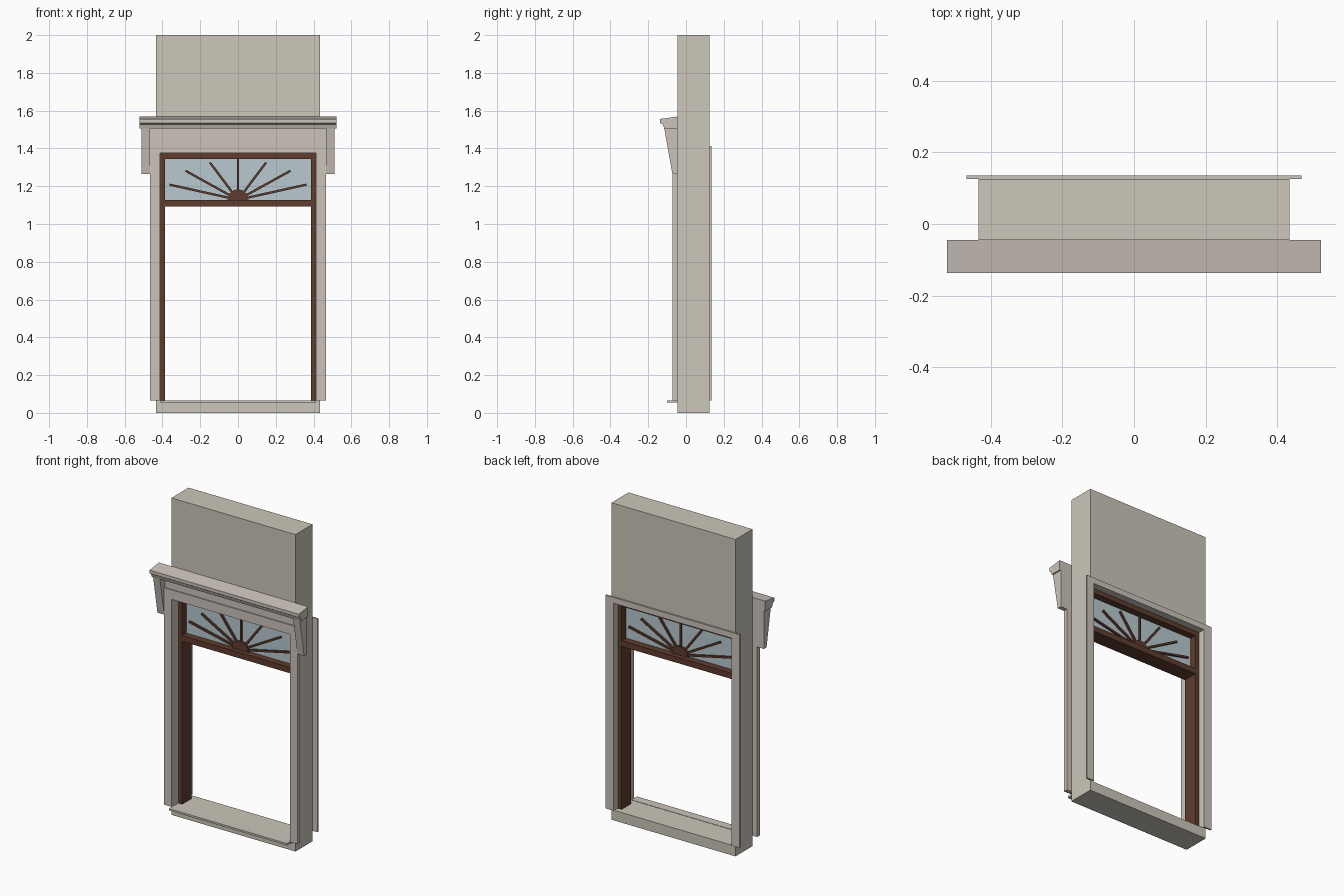
import bpy, bmesh, math
from mathutils import Vector

if "Cube" in bpy.data.objects:
    bpy.data.objects.remove(bpy.data.objects["Cube"])


def material(name, rgb):
    m = bpy.data.materials.new(name)
    lin = [(c / 255 / 12.92) if c < 11 else ((c / 255 + 0.055) / 1.055) ** 2.4 for c in rgb]
    m.diffuse_color = (*lin, 1)
    m.use_nodes = True
    m.node_tree.nodes["Principled BSDF"].inputs["Base Color"].default_value = m.diffuse_color
    return m


WALL = material("warm_wall_stone", (204, 199, 186))
TRIM = material("trim_stone", (204, 196, 187))
WOOD = material("brown_wood", (94, 60, 45))
GLASS = material("pale_blue_glass", (184, 202, 208))


def finish(bm, name, mat):
    bmesh.ops.recalc_face_normals(bm, faces=bm.faces)
    me = bpy.data.meshes.new(name)
    bm.to_mesh(me)
    bm.free()
    me.materials.append(mat)
    ob = bpy.data.objects.new(name, me)
    bpy.context.collection.objects.link(ob)
    return ob


def prism(name, pts, lo, hi, mat, axis="y"):
    """Extrude an (x, z) outline along y, or a (y, z) outline along x."""
    bm = bmesh.new()
    place = (lambda a, b, d: (a, d, b)) if axis == "y" else (lambda a, b, d: (d, a, b))
    face = bm.faces.new([bm.verts.new(place(a, b, lo)) for a, b in pts])
    ext = bmesh.ops.extrude_face_region(bm, geom=[face])
    move = Vector(place(0, 0, hi - lo))
    bmesh.ops.translate(bm, vec=move, verts=[v for v in ext["geom"] if isinstance(v, bmesh.types.BMVert)])
    return finish(bm, name, mat)


def box(name, x0, x1, y0, y1, z0, z1, mat):
    return prism(name, [(x0, z0), (x1, z0), (x1, z1), (x0, z1)], y0, y1, mat)


def ring(name, outer, inner, y0, y1, mat):
    """Rectangular frame; outer and inner are (half width, bottom, top)."""
    bm = bmesh.new()
    loops = []
    for w, b, t in (outer, inner):
        for y in (y0, y1):
            loops.append([bm.verts.new((x, y, z)) for x, z in ((-w, b), (w, b), (w, t), (-w, t))])
    of, ob, nf, nb = loops
    for a, b in ((of, nf), (ob, nb), (of, ob), (nf, nb)):
        for i in range(4):
            j = (i + 1) % 4
            bm.faces.new((a[i], a[j], b[j], b[i]))
    return finish(bm, name, mat)


def arch(name, wo, wi, bottom, top_in, top_out, y0, y1, mat):
    """Casing with two legs and a head."""
    pts = [(-wo, bottom), (-wi, bottom), (-wi, top_in), (wi, top_in),
           (wi, bottom), (wo, bottom), (wo, top_out), (-wo, top_out)]
    return prism(name, pts, y0, y1, mat)


# Wall with the door opening
ring("wall", (0.433, 0.0, 2.0), (0.413, 0.064, 1.375), -0.045, 0.125, WALL)

# Casings on both sides, frieze and threshold
arch("front_casing", 0.465, 0.413, 0.066, 1.375, 1.435, -0.072, -0.045, TRIM)
arch("back_casing", 0.467, 0.413, 0.066, 1.375, 1.412, 0.125, 0.135, TRIM)
box("frieze", -0.465, 0.465, -0.065, -0.045, 1.435, 1.506, TRIM)
box("threshold", -0.413, 0.413, -0.10, -0.045, 0.054, 0.066, TRIM)

# Cornice moulding with sloped top
cornice = [(-0.045, 1.505), (-0.115, 1.505), (-0.122, 1.526), (-0.137, 1.535),
           (-0.137, 1.556), (-0.045, 1.569)]
prism("cornice", cornice, -0.521, 0.521, TRIM, "x")

# Tapered brackets under the cornice
bracket = [(-0.045, 1.265), (-0.072, 1.265), (-0.115, 1.505), (-0.045, 1.505)]
for side, x0 in (("left", -0.512), ("right", 0.465)):
    prism(side + "_bracket", bracket, x0, x0 + 0.047, TRIM, "x")

# Wooden door frame with transom bar
F0, F1 = -0.005, 0.09
arch("door_frame", 0.413, 0.386, 0.064, 1.345, 1.375, F0, F1, WOOD)
box("transom_bar", -0.386, 0.386, F0, F1, 1.092, 1.128, WOOD)

# Transom glass
box("transom_glass", -0.386, 0.386, 0.038, 0.046, 1.128, 1.345, GLASS)

# Sunburst: half-round hub and radiating bars
CZ = 1.128
G0, G1 = 0.027, 0.057
hub = [(0.055 * math.cos(math.pi * i / 12), CZ + 0.055 * math.sin(math.pi * i / 12)) for i in range(13)]
prism("sunburst_hub", hub, G0 - 0.003, G1 + 0.003, WOOD)
for n, (deg, length) in enumerate([(12.5, 0.372), (29, 0.317), (53, 0.247), (90, 0.217),
                                   (127, 0.247), (151, 0.317), (167.5, 0.372)]):
    d = Vector((math.cos(math.radians(deg)), math.sin(math.radians(deg))))
    s = Vector((-d.y, d.x)) * (0.004 if deg == 90 else 0.006)
    c = Vector((0, CZ))
    a, b = c + d * 0.045, c + d * length
    prism("sunburst_bar_%d" % (n + 1), [tuple(p) for p in (a - s, b - s, b + s, a + s)], G0, G1, WOOD)
